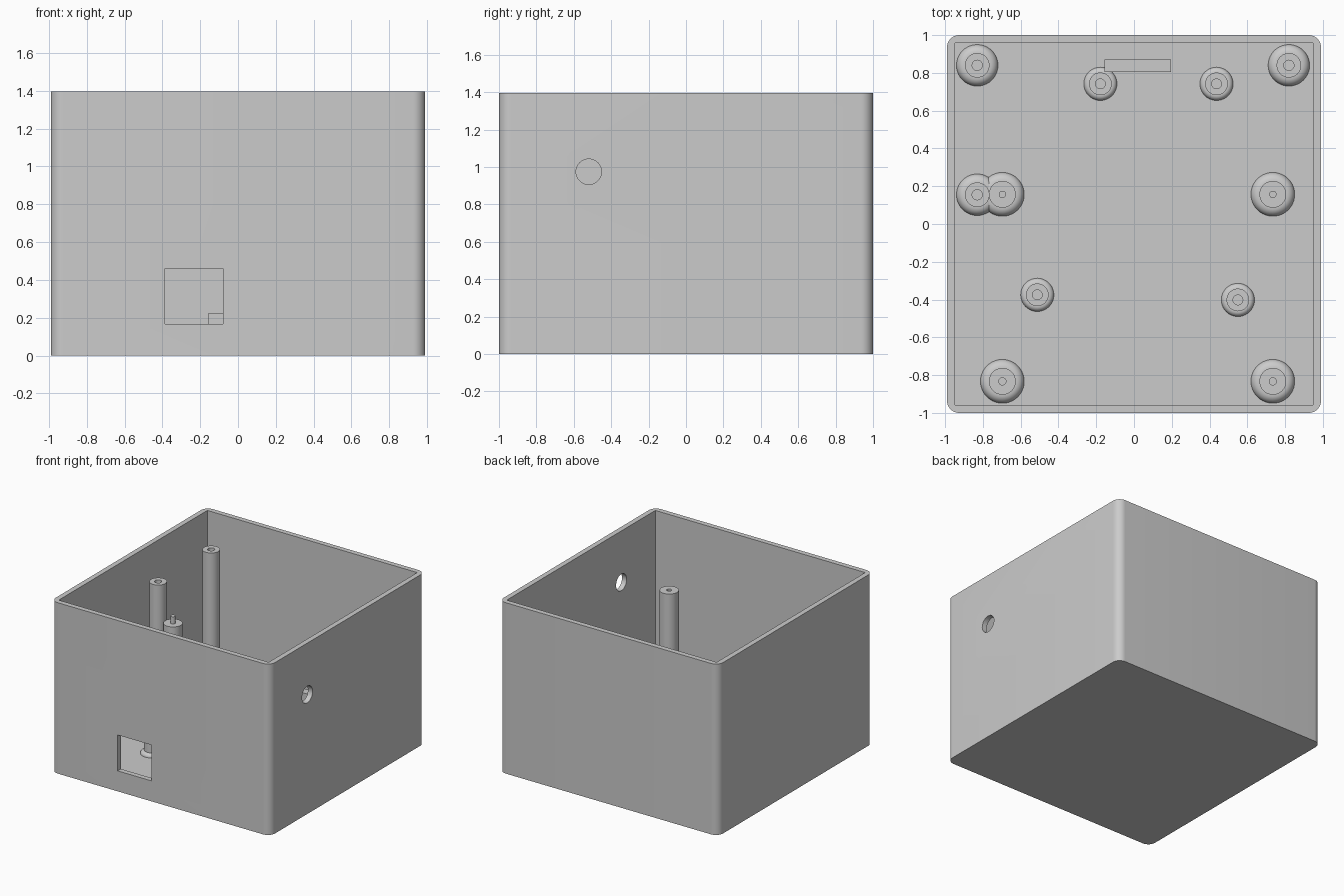
import bpy, bmesh, math
from mathutils import Matrix, Vector

if "Cube" in bpy.data.objects:
    bpy.data.objects.remove(bpy.data.objects["Cube"], do_unlink=True)

HEIGHT, FLOOR, WALL = 1.395, 0.04, 0.042
HALF_X, HALF_Y = 0.99, 1.0

grey = bpy.data.materials.new("light_grey")
grey.use_nodes = True
grey.diffuse_color = (0.6, 0.6, 0.6, 1)
grey.node_tree.nodes["Principled BSDF"].inputs["Base Color"].default_value = (0.6, 0.6, 0.6, 1)


def make_object(name, bm):
    bmesh.ops.recalc_face_normals(bm, faces=bm.faces)
    mesh = bpy.data.meshes.new(name)
    bm.to_mesh(mesh)
    bm.free()
    mesh.materials.append(grey)
    obj = bpy.data.objects.new(name, mesh)
    bpy.context.collection.objects.link(obj)
    return obj


def activate(obj):
    bpy.ops.object.select_all(action='DESELECT')
    obj.select_set(True)
    bpy.context.view_layer.objects.active = obj


def smooth(obj):
    activate(obj)
    bpy.ops.object.shade_smooth_by_angle(angle=math.radians(30))


def box(name, low, high, corner=0.0):
    """Box between two corners, with optional rounded upright edges."""
    low, high = Vector(low), Vector(high)
    bm = bmesh.new()
    bmesh.ops.create_cube(bm, size=1)
    bmesh.ops.scale(bm, vec=high - low, verts=bm.verts)
    bmesh.ops.translate(bm, vec=(low + high) / 2, verts=bm.verts)
    if corner:
        upright = [e for e in bm.edges
                   if abs(e.verts[0].co.z - e.verts[1].co.z) > 0.5]
        bmesh.ops.bevel(bm, geom=upright, offset=corner, segments=10,
                        profile=0.5, affect='EDGES')
    return make_object(name, bm)


def cut(target, cutter):
    cutter.hide_render = True
    mod = target.modifiers.new("cut", 'BOOLEAN')
    mod.operation = 'DIFFERENCE'
    mod.solver = 'EXACT'
    mod.object = cutter
    activate(target)
    bpy.ops.object.modifier_apply(modifier=mod.name)
    bpy.data.objects.remove(cutter, do_unlink=True)


def lathe(name, profile, x, y, steps=40):
    """Spin an (r, z) profile round an upright axis at x, y."""
    bm = bmesh.new()
    verts = [bm.verts.new((r, 0, z)) for r, z in profile]
    edges = [bm.edges.new(pair) for pair in zip(verts, verts[1:])]
    bmesh.ops.spin(bm, geom=verts + edges, cent=(0, 0, 0), axis=(0, 0, 1),
                   angle=math.tau, steps=steps)
    bmesh.ops.remove_doubles(bm, verts=bm.verts, dist=1e-5)
    bmesh.ops.translate(bm, vec=(x, y, 0), verts=bm.verts)
    obj = make_object(name, bm)
    smooth(obj)
    return obj


def post(name, x, y, shaft, foot, top, bore, tip):
    """Post with a rounded foot; tip is the bore floor or the pin top."""
    rim = foot - shaft
    profile = [(0, FLOOR - 0.01), (foot, FLOOR - 0.01)]
    for i in range(9):
        a = i / 8 * math.pi / 2
        profile.append((shaft + rim * math.cos(a), FLOOR + rim * math.sin(a)))
    profile += [(shaft, top), (bore, top), (bore, tip), (0, tip)]
    lathe(name, profile, x, y)


# Open box with rounded outer corners and square inner corners
case = box("case", (-HALF_X, -HALF_Y, 0), (HALF_X, HALF_Y, HEIGHT), corner=0.065)
cut(case, box("cavity_cutter", (WALL - HALF_X, WALL - HALF_Y, FLOOR),
              (HALF_X - WALL, HALF_Y - WALL, HEIGHT + 0.2)))

# Square window through the front wall
cut(case, box("window_cutter", (-0.387, -1.1, 0.167), (-0.08, -0.9, 0.46)))

# Round cable hole through the +x wall
bm = bmesh.new()
bmesh.ops.create_cone(bm, cap_ends=True, segments=40, radius1=0.068, radius2=0.068,
                      depth=0.3, matrix=Matrix.Translation((HALF_X, -0.52, 0.975))
                      @ Matrix.Rotation(math.pi / 2, 4, 'Y'))
cut(case, make_object("hole_cutter", bm))
smooth(case)

# Low block on the floor by the back wall
box("floor_block", (-0.155, 0.805, FLOOR - 0.01), (0.197, 0.87, 0.225))

# Tall posts with screw bores
for i, (x, y) in enumerate([(-0.83, 0.84), (0.82, 0.84), (-0.83, 0.155)]):
    post(f"tall_post_{i + 1}", x, y, 0.065, 0.11, 1.154, 0.027, 0.85)

# Middle posts: back pair carries pins, front pair is bored
for side, x in (("left", 0.735), ("right", -0.697)):
    post(f"pin_post_{side}", x, 0.157, 0.071, 0.116, 0.85, 0.019, 0.908)
    post(f"bored_post_{side}", x, -0.833, 0.071, 0.116, 0.85, 0.019, 0.75)

# Short standoffs
for i, (x, y) in enumerate([(-0.178, 0.742), (0.437, 0.742),
                            (-0.512, -0.375), (0.55, -0.402)]):
    post(f"short_standoff_{i + 1}", x, y, 0.06, 0.088, 0.16, 0.026, 0.06)
